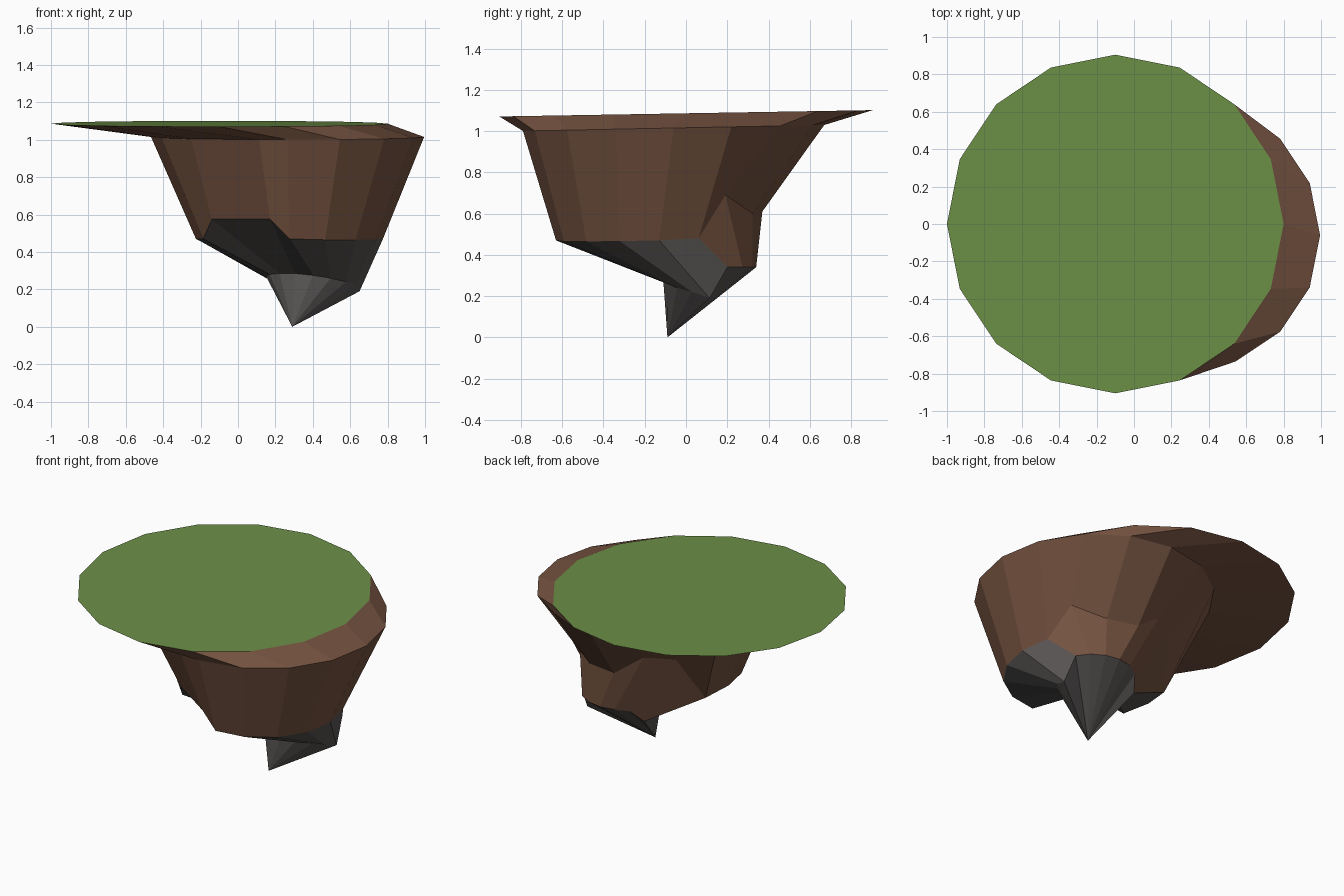
import bpy, bmesh, math

if "Cube" in bpy.data.objects:
    bpy.data.objects.remove(bpy.data.objects["Cube"])

def mat(name, rgb):
    m = bpy.data.materials.new(name)
    m.diffuse_color = (*rgb, 1)
    m.use_nodes = True
    m.node_tree.nodes["Principled BSDF"].inputs["Base Color"].default_value = m.diffuse_color
    return m

GRASS, EARTH, STONE = 0, 1, 2
materials = [mat("grass green", (0.150, 0.275, 0.062)),
             mat("earth brown", (0.175, 0.085, 0.051)),
             mat("stone grey", (0.105, 0.098, 0.094))]
SIDES = 16

def ring(cx, cy, rx, ry, height, shift={}):
    """One irregular loop; height(k, y) gives z, shift overrides angles in degrees."""
    pts = []
    for k in range(SIDES):
        a = math.radians(shift.get(k, k * 360 / SIDES))
        x, y = cx + rx * math.cos(a), cy + ry * math.sin(a)
        pts.append((x, y, height(k, y)))
    return pts

# ragged lower edges of the earth layer and of the stone layer
earth_z = [.47, .48, .69, .60, .61, .75, .74, .45, .47, .47, .575, .575, .47, .465, .465, .467]
stone_z = [.19, .34, .34, .34, .34, .34, .33, .25, .27, .28, .285, .285, .275, .26, .24, .22]

loops = [
    ring(-.10, 0, .90, .905, lambda k, y: 1.086 + .017 * y),                # grass rim
    ring(.265, -.06, .73, .73, lambda k, y: 1.016 + .02 * y, {11: 258}),    # shoulder
    ring(.275, -.13, .50, .50, lambda k, y: earth_z[k], {2: 40, 3: 65, 10: 214, 11: 258}),
    ring(.40, .115, .25, .225, lambda k, y: stone_z[k]),
]

bm = bmesh.new()
vs = [[bm.verts.new(p) for p in lp] for lp in loops]
tip = bm.verts.new((.29, -.09, 0))

# grass top
bm.faces.new(vs[0]).material_index = GRASS
# earth and stone bands; the steep back of the lower band stays earth
for i in range(3):
    for k in range(SIDES):
        n = (k + 1) % SIDES
        f = bm.faces.new((vs[i][k], vs[i + 1][k], vs[i + 1][n], vs[i][n]))
        f.material_index = EARTH if i < 2 or 1 <= k <= 6 else STONE
# stone point
for k in range(SIDES):
    bm.faces.new((vs[3][k], tip, vs[3][(k + 1) % SIDES])).material_index = STONE

bmesh.ops.recalc_face_normals(bm, faces=bm.faces)
me = bpy.data.meshes.new("floating_island")
bm.to_mesh(me)
bm.free()
for m in materials:
    me.materials.append(m)
ob = bpy.data.objects.new("floating_island", me)
bpy.context.collection.objects.link(ob)
